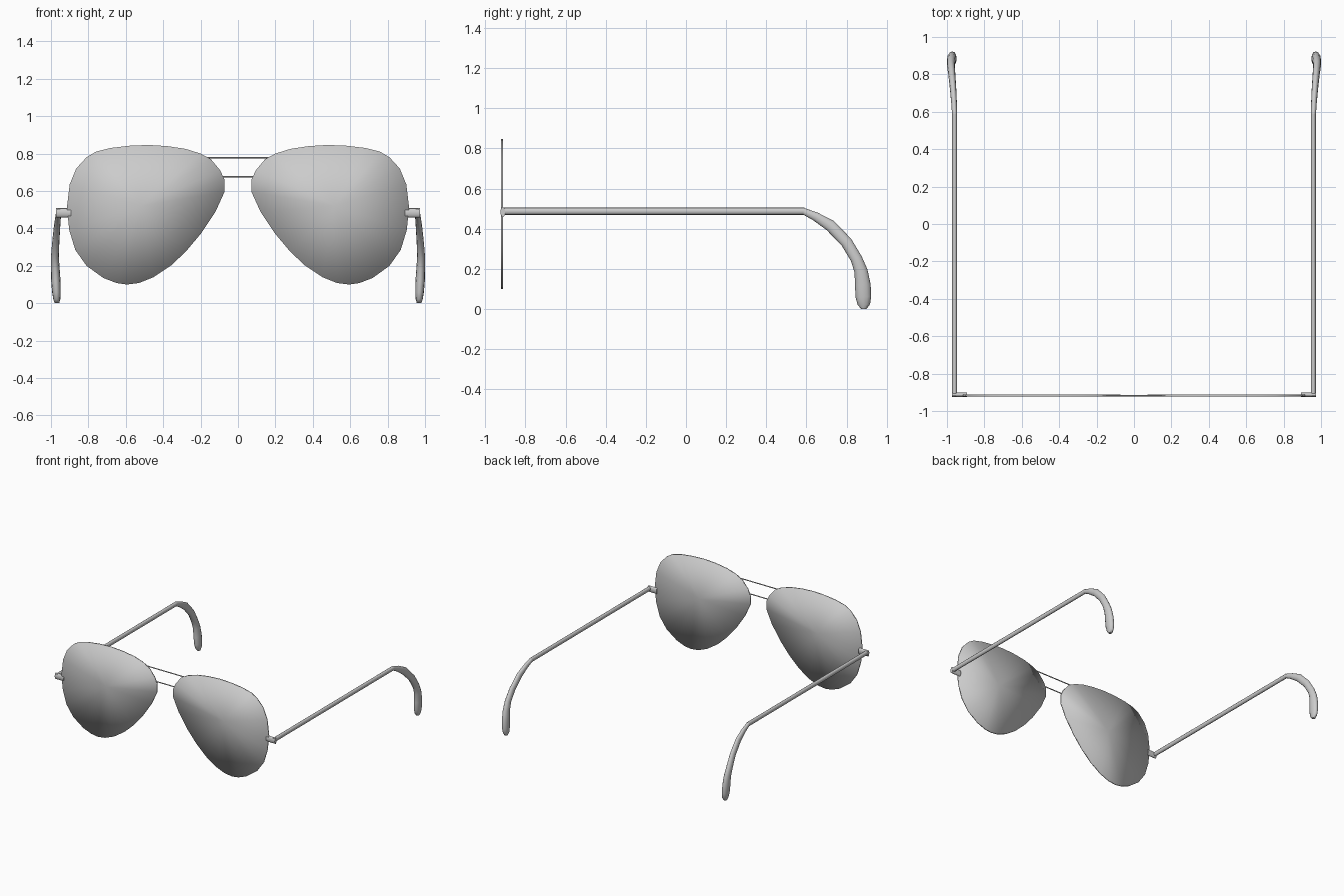
import bpy, bmesh
from math import sin, cos, pi, hypot
from mathutils import Vector

if "Cube" in bpy.data.objects:
    bpy.data.objects.remove(bpy.data.objects["Cube"])


def finish(name, bm, angle=None, mirror=True):
    bmesh.ops.recalc_face_normals(bm, faces=bm.faces)
    mesh = bpy.data.meshes.new(name)
    bm.to_mesh(mesh)
    bm.free()
    ob = bpy.data.objects.new(name, mesh)
    bpy.context.collection.objects.link(ob)
    bpy.ops.object.select_all(action='DESELECT')
    ob.select_set(True)
    bpy.context.view_layer.objects.active = ob
    if angle is None:
        bpy.ops.object.shade_smooth()
    else:
        bpy.ops.object.shade_smooth_by_angle(angle=angle)
    if mirror:
        ob.modifiers.new("other_side", 'MIRROR')
    return ob


def loft(name, sections, sides=10, mirror=True):
    """Sections: (centre, axis_u, axis_v) ellipses joined into a capped tube."""
    bm = bmesh.new()
    rings = []
    for c, u, v in sections:
        c, u, v = Vector(c), Vector(u), Vector(v)
        rings.append([bm.verts.new(c + u * cos(2 * pi * i / sides) + v * sin(2 * pi * i / sides))
                      for i in range(sides)])
    for a, b in zip(rings, rings[1:]):
        for i in range(sides):
            j = (i + 1) % sides
            bm.faces.new((a[i], a[j], b[j], b[i]))
    bm.faces.new(rings[0])
    bm.faces.new(rings[-1])
    return finish(name, bm, angle=pi / 3, mirror=mirror)


# Lenses: thin teardrop plates, smooth over the rim so they shade like domes
outline = [(.072, .66), (.095, .71), (.145, .77), (.20, .80), (.28, .825), (.38, .84), (.48, .846),
           (.58, .842), (.68, .83), (.76, .81), (.81, .78), (.865, .72), (.90, .635), (.915, .51),
           (.902, .39), (.87, .285), (.81, .20), (.72, .135), (.65, .108), (.595, .10), (.53, .108),
           (.45, .14), (.36, .20), (.28, .275), (.20, .37), (.12, .49), (.072, .595)]
bm = bmesh.new()
rims = []
for y in (-.922, -.912):
    rim = [bm.verts.new((x, y, z)) for x, z in outline]
    hub = bm.verts.new((.52, y, .52))
    for i in range(len(rim)):
        bm.faces.new((hub, rim[i - 1], rim[i]))
    rims.append(rim)
for i in range(len(outline)):
    bm.faces.new((rims[0][i - 1], rims[0][i], rims[1][i], rims[1][i - 1]))
finish("lens", bm)

# Two thin bridge wires
for name, z, w in (("upper_bridge", .779, .17), ("lower_bridge", .677, .085)):
    loft(name, [((x, -.917, z), (0, .004, 0), (0, 0, .004)) for x in (-w, w)], 8, mirror=False)

# Hinges joining lens and arm
loft("hinge", [((x, -.913, .483), (0, .012, 0), (0, 0, .025)) for x in (.893, .972)], 12)

# Straight arms
loft("arm", [((.959, y, .487), (.0135, 0, 0), (0, 0, .0175)) for y in (-.922, .59)], 12)

# Curved ear tips: y, z, half depth, x centre, half width
path = [(.585, .487, .0175, .959, .0135), (.645, .461, .022, .962, .015), (.72, .415, .029, .967, .017),
        (.80, .332, .029, .974, .019), (.848, .252, .029, .979, .021), (.872, .19, .033, .977, .023),
        (.881, .12, .039, .974, .025), (.884, .06, .039, .971, .023), (.886, .022, .031, .969, .019),
        (.886, .001, .014, .968, .012)]
sections = []
for i, (y, z, d, x, w) in enumerate(path):
    a, b = path[max(i - 1, 0)], path[min(i + 1, len(path) - 1)]
    ty, tz = b[0] - a[0], b[1] - a[1]
    n = hypot(ty, tz)
    if i == 0:
        ty, tz, n = 1, 0, 1
    sections.append(((x, y, z), (w, 0, 0), (0, -tz / n * d, ty / n * d)))
loft("ear_tip", sections, 12)
